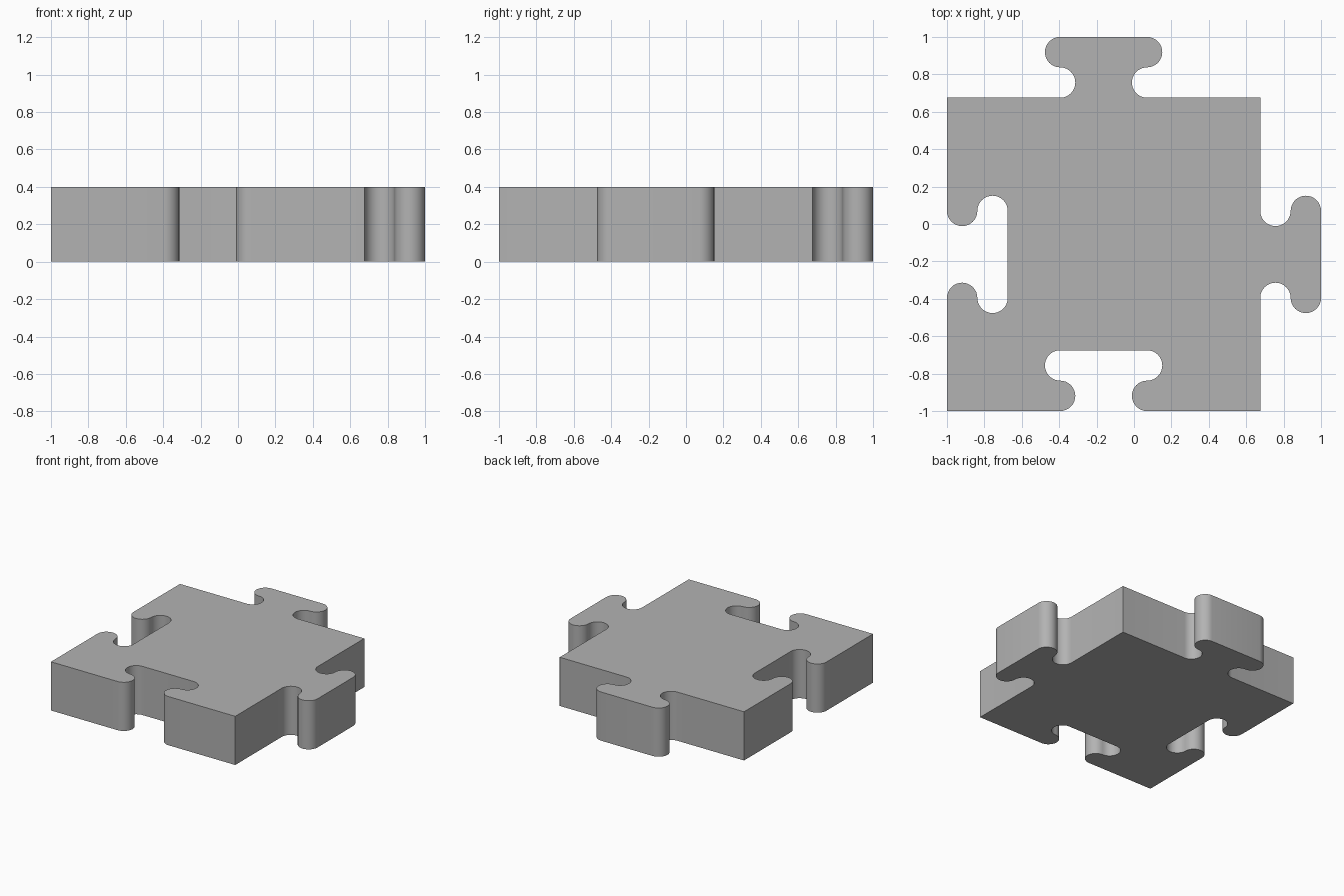
import bpy, bmesh
from math import cos, sin, pi, radians

cube = bpy.data.objects.get("Cube")
if cube:
    bpy.data.objects.remove(cube)

LOW, HIGH = -1.0, 0.675      # sides of the square body
MID = (LOW + HIGH) / 2       # centre line of tabs and sockets
TAB = HIGH - LOW             # spacing of one piece
R = (1 - HIGH) / 8 * 2       # radius of the rounded neck and head
ARC_X = 0.2325               # arc centres, measured from the centre line
HEIGHT = 0.4
STEPS = 16

grey = bpy.data.materials.new("plain grey")
grey.use_nodes = True
colour = (0.45, 0.45, 0.45, 1)
grey.diffuse_color = colour
grey.node_tree.nodes["Principled BSDF"].inputs["Base Color"].default_value = colour


def tab_profile():
    """Neck and head of one tab as (along, outward) points."""
    half = []
    for i in range(STEPS + 1):       # concave neck
        a = pi * i / STEPS
        half.append((ARC_X - R * sin(a), R - R * cos(a)))
    for i in range(1, STEPS + 1):    # convex head
        a = pi * i / STEPS
        half.append((ARC_X + R * sin(a), 3 * R - R * cos(a)))
    return [(-t, h) for t, h in half] + half[::-1]


# Outline: sockets at the front and right side, matching tabs opposite
tab = tab_profile()
outline = [(LOW, LOW)]
outline += [(MID + t, LOW + h) for t, h in tab]
outline += [(HIGH, LOW)]
outline += [(HIGH + h, MID + t) for t, h in tab]
outline += [(HIGH, HIGH)]
outline += [(MID + t, HIGH + h) for t, h in reversed(tab)]
outline += [(LOW, HIGH)]
outline += [(LOW + h, MID + t) for t, h in reversed(tab)]

# Extrude the outline into a thick piece
bm = bmesh.new()
base = bm.faces.new([bm.verts.new((x, y, 0)) for x, y in outline])
top = bmesh.ops.extrude_face_region(bm, geom=[base], use_keep_orig=True)["geom"]
bmesh.ops.translate(bm, vec=(0, 0, HEIGHT),
                    verts=[v for v in top if isinstance(v, bmesh.types.BMVert)])
bmesh.ops.recalc_face_normals(bm, faces=bm.faces)
mesh = bpy.data.meshes.new("puzzle_piece")
bm.to_mesh(mesh)
bm.free()
mesh.materials.append(grey)
piece = bpy.data.objects.new("puzzle_piece", mesh)
bpy.context.collection.objects.link(piece)

# Smooth the curved walls, keep the rims and corners sharp
bpy.context.view_layer.objects.active = piece
piece.select_set(True)
bpy.ops.object.shade_smooth_by_angle(angle=radians(30))
